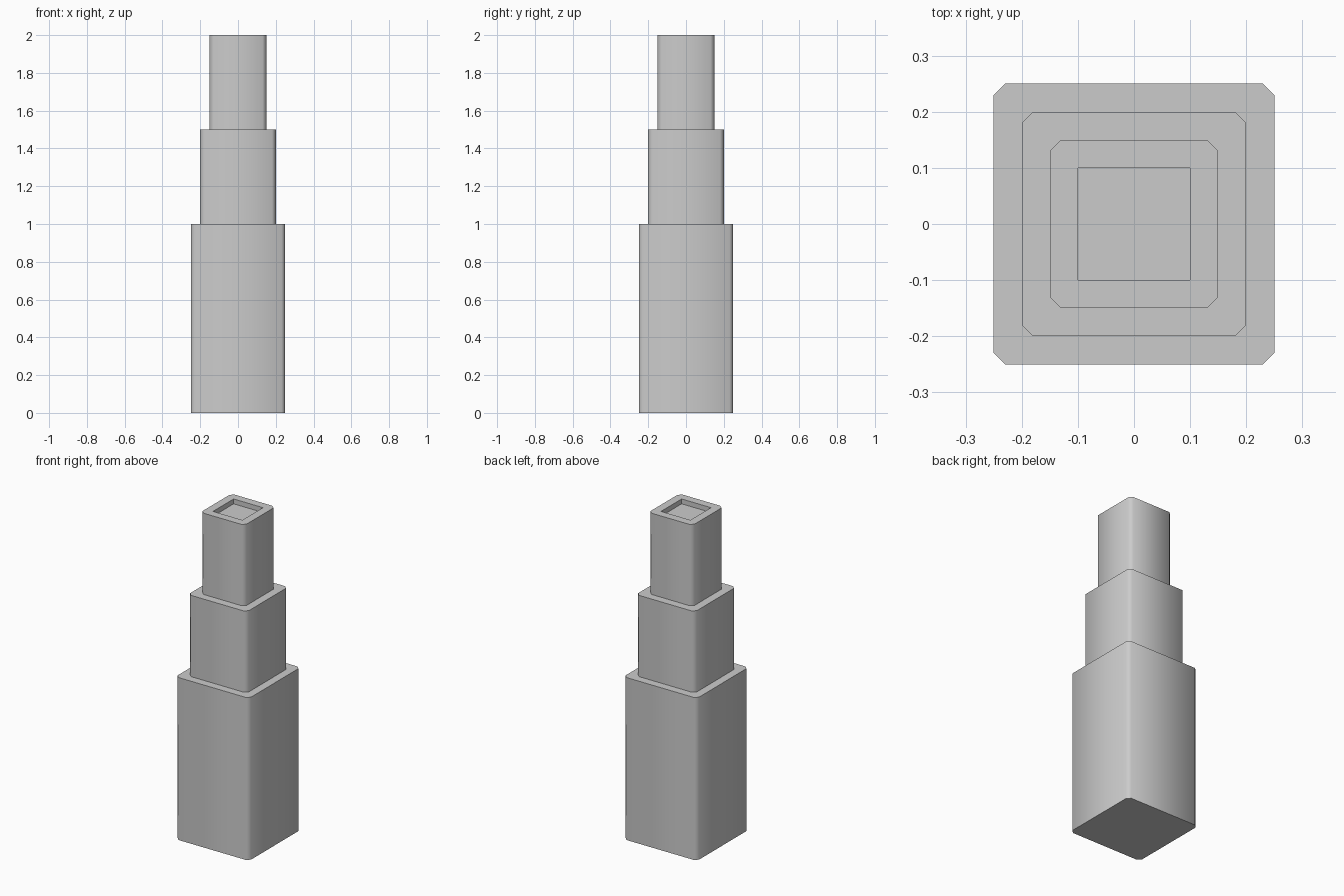
import bpy, bmesh, math

if "Cube" in bpy.data.objects:
    bpy.data.objects.remove(bpy.data.objects["Cube"])

CHAMFER = 0.02


def ring(bm, half, z, c=CHAMFER):
    # square outline with cut corners, counter-clockwise
    a, b = half, half - c
    pts = [(a, -b), (a, b), (b, a), (-b, a), (-a, b), (-a, -b), (-b, -a), (b, -a)]
    return [bm.verts.new((x, y, z)) for x, y in pts]


def section(name, half, z0, z1, recess=None):
    bm = bmesh.new()
    low, high = ring(bm, half, z0), ring(bm, half, z1)
    bm.faces.new(low[::-1])
    top = bm.faces.new(high)
    for i in range(8):
        j = (i + 1) % 8
        bm.faces.new((low[i], low[j], high[j], high[i]))
    if recess:
        # square pocket sunk into the top
        r, depth = recess
        bm.faces.remove(top)
        square = [(r, -r), (r, r), (-r, r), (-r, -r)]
        rim = [bm.verts.new((x, y, z1)) for x, y in square]
        floor = [bm.verts.new((x, y, z1 - depth)) for x, y in square]
        bm.faces.new(floor)
        for i in range(4):
            j = (i + 1) % 4
            bm.faces.new((rim[i], rim[j], floor[j], floor[i]))
            a, b, c = high[2 * i + 1], high[(2 * i + 2) % 8], high[(2 * i + 3) % 8]
            bm.faces.new((a, b, rim[j]))
            bm.faces.new((high[2 * i], a, rim[j], rim[i])) if i == -1 else None
            bm.faces.new((high[2 * i], a, rim[j], rim[(i) % 4]))
    bmesh.ops.recalc_face_normals(bm, faces=bm.faces)
    mesh = bpy.data.meshes.new(name)
    bm.to_mesh(mesh)
    bm.free()
    obj = bpy.data.objects.new(name, mesh)
    bpy.context.collection.objects.link(obj)
    bpy.ops.object.select_all(action='DESELECT')
    obj.select_set(True)
    bpy.context.view_layer.objects.active = obj
    bpy.ops.object.shade_smooth_by_angle(angle=math.radians(50))


# three stacked tower tiers
section("lower_tier", 0.25, 0.0, 1.0)
section("middle_tier", 0.20, 1.0, 1.5)
section("upper_tier", 0.15, 1.5, 2.0, recess=(0.10, 0.03))
